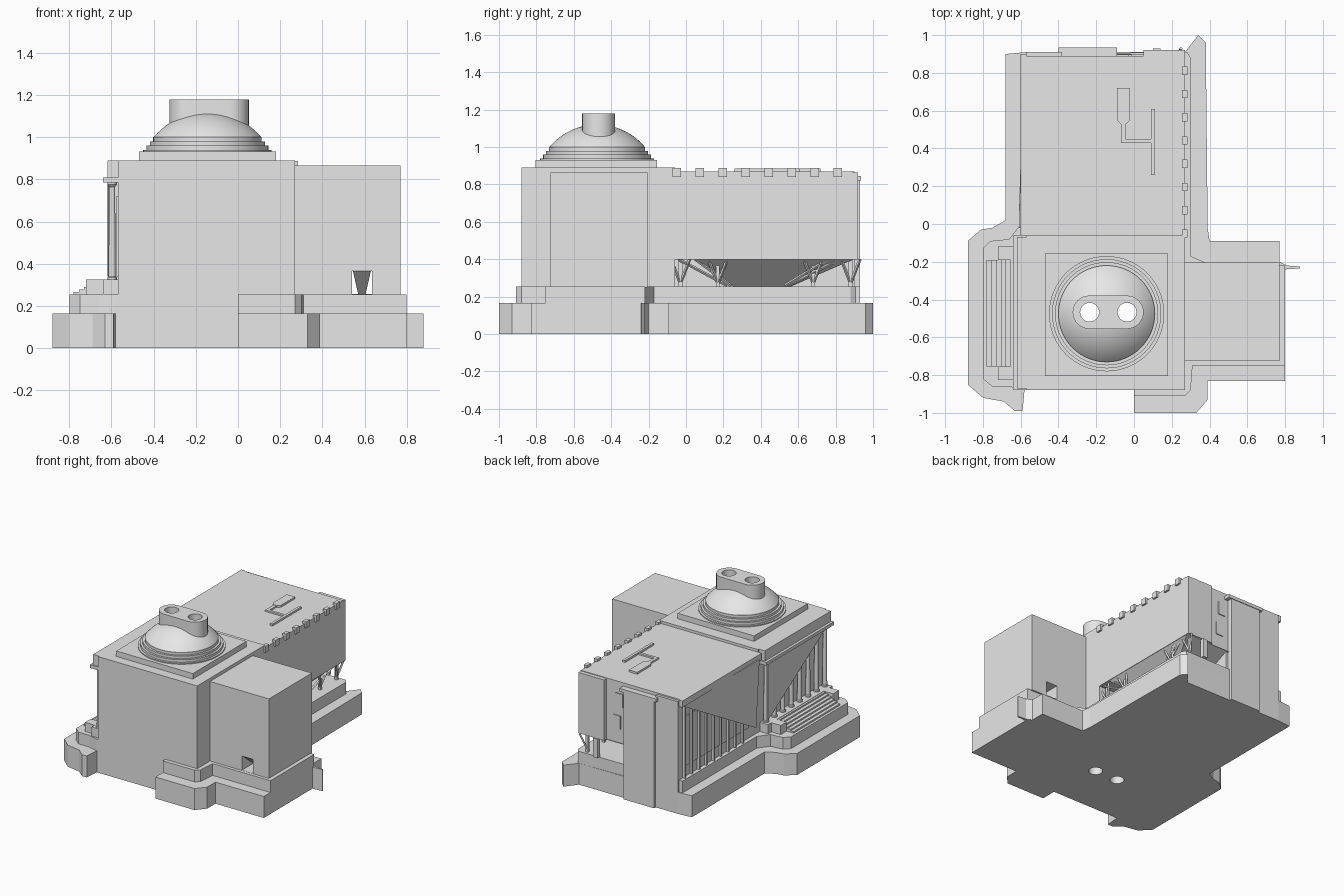
import bpy
import bmesh
import math
from mathutils import Vector

default_cube = bpy.data.objects.get("Cube")
if default_cube:
    bpy.data.objects.remove(default_cube, do_unlink=True)

# One plain stone colour
stone = bpy.data.materials.new("stone_grey")
stone.use_nodes = True
stone.diffuse_color = (0.8, 0.8, 0.8, 1)
stone.node_tree.nodes["Principled BSDF"].inputs["Base Color"].default_value = (0.8, 0.8, 0.8, 1)


def finish(name, bm):
    """Turn a bmesh into a named stone object."""
    bmesh.ops.recalc_face_normals(bm, faces=bm.faces)
    mesh = bpy.data.meshes.new(name)
    bm.to_mesh(mesh)
    bm.free()
    mesh.materials.append(stone)
    obj = bpy.data.objects.new(name, mesh)
    bpy.context.collection.objects.link(obj)
    return obj


def extrude(name, points, direction):
    """Extrude a closed outline of 3D points along a direction."""
    bm = bmesh.new()
    face = bm.faces.new([bm.verts.new(p) for p in points])
    result = bmesh.ops.extrude_face_region(bm, geom=[face])
    moved = [v for v in result["geom"] if isinstance(v, bmesh.types.BMVert)]
    bmesh.ops.translate(bm, verts=moved, vec=Vector(direction))
    return finish(name, bm)


def prism(name, outline, bottom, top):
    return extrude(name, [(x, y, bottom) for x, y in outline], (0, 0, top - bottom))


def box(name, x0, x1, y0, y1, z0, z1):
    return prism(name, [(x0, y0), (x1, y0), (x1, y1), (x0, y1)], z0, z1)


def lathe(name, profile, centre, sides):
    """Stack rings of (radius, height) around a vertical axis."""
    bm = bmesh.new()
    rings = []
    for radius, height in profile:
        ring = []
        for i in range(sides):
            a = math.tau * i / sides
            ring.append(bm.verts.new((centre[0] + radius * math.cos(a),
                                      centre[1] + radius * math.sin(a), height)))
        rings.append(ring)
    for low, high in zip(rings, rings[1:]):
        for i in range(sides):
            j = (i + 1) % sides
            bm.faces.new((low[i], low[j], high[j], high[i]))
    bm.faces.new(rings[0][::-1])
    bm.faces.new(rings[-1])
    return finish(name, bm)


def beam(name, start, end, width):
    """Square bar between two points."""
    start, end = Vector(start), Vector(end)
    axis = end - start
    side = axis.orthogonal().normalized() * width / 2
    other = axis.normalized().cross(side)
    return extrude(name, [start + side + other, start - side + other,
                          start - side - other, start + side - other], axis)


def cut(target, cutter):
    mod = target.modifiers.new("opening", "BOOLEAN")
    mod.operation = "DIFFERENCE"
    mod.solver = "EXACT"
    mod.object = cutter
    cutter.hide_render = True
    cutter.display_type = "WIRE"
    cutter.hide_set(True)


# Stepped ground plinth
plinth = prism("plinth", [
    (-.88, -.85), (-.88, -.09), (-.81, -.03), (-.75, -.02), (-.68, .02), (-.68, .9),
    (-.57, .91), (.27, .91), (.34, 1), (.38, .96), (.39, -.02), (.4, -.09),
    (.77, -.09), (.77, -.2), (.81, -.22), (.88, -.225), (.88, -.235), (.8, -.24),
    (.8, -.83), (.39, -.83), (.39, -.93), (.33, -1), (0, -1), (0, -.88),
    (-.58, -.88), (-.59, -.99), (-.63, -.99), (-.69, -.94), (-.8, -.92)], 0, .165)
terrace = prism("terrace", [
    (-.8, -.82), (-.8, -.13), (-.76, -.09), (-.66, -.08), (-.6, 0), (-.6, .9),
    (.28, .91), (.3, .88), (.3, -.17), (.38, -.205), (.8, -.22), (.8, -.75),
    (.31, -.75), (.3, -.88), (.27, -.91), (0, -.91), (0, -.88),
    (-.59, -.88), (-.66, -.86), (-.75, -.86)], .16, .255)

# Main hall and side annex
hall = box("main_hall", -.57, .27, -.88, -.06, .1, .89)
annex = box("side_annex", .25, .77, -.725, -.205, .25, .865)
cut(annex, box("annex_passage_cutter", .54, .635, -.8, -.1, .256, .365))
extrude("annex_passage_hopper",
        [(.545, -.72, .365), (.63, -.72, .365), (.605, -.6, .256), (.57, -.6, .256)],
        (0, .3, 0))

# Wing: upper body over an undercut side
box("wing_upper", -.57, .27, -.08, .89, .4, .87)
box("wing_lower", -.57, -.1, -.08, .89, .1, .4)
box("wing_roof_edge", -.6, -.57, -.06, .9, .82, .87)
box("wing_end_panel", .05, .27, .88, .92, .4, .865)
box("wing_end_bay", -.38, -.12, .88, .93, 0, .82)
box("wing_end_bay_cornice", -.4, -.09, .88, .935, .82, .845)
box("wing_end_pier", -.57, -.38, .88, .91, .1, .86)
box("wing_end_post", .1, .14, .9, .93, .255, .4)
for i, (x, z) in enumerate([(-.06, .73), (-.04, .56)]):
    box(f"wing_end_window_{i}", x - .03, x + .03, .885, .897, z - .05, z + .05)

# Hopper shaped support under the wing
bm = bmesh.new()
upper = [bm.verts.new(p) for p in [(-.12, .04, .401), (.268, .04, .401), (.268, .9, .401), (-.12, .9, .401)]]
lower = [bm.verts.new(p) for p in [(-.12, .26, .25), (.1, .26, .25), (.1, .55, .25), (-.12, .55, .25)]]
bm.faces.new(upper)
bm.faces.new(lower[::-1])
for i in range(4):
    j = (i + 1) % 4
    bm.faces.new((upper[i], lower[i], lower[j], upper[j]))
finish("wing_support", bm)

# Struts in the undercut
for i, y in enumerate([-.03, .17, .68, .88]):
    box(f"undercut_post_{i}", .21, .23, y - .01, y + .01, .25, .4)
    beam(f"undercut_brace_a_{i}", (.22, y, .27), (.25, y + .05, .4), .012)
    beam(f"undercut_brace_b_{i}", (.22, y, .27), (.25, y - .05, .4), .012)
for i, (low, high) in enumerate([(.22, -.04), (.24, .05), (.55, .82), (.53, .76)]):
    beam(f"undercut_rail_{i}", (.2, low, .26), (.25, high, .4), .012)

# Tall windows and pilasters on the wing's long wall
for i in range(9):
    y = .1 + i * .088
    box(f"wing_window_frame_{i}", -.578, -.57, y - .03, y + .03, .34, .72)
    box(f"wing_pilaster_{i}", -.588, -.57, y + .038, y + .05, .255, .82)

# Slanted wall screens on the long wall and the porch
extrude("wing_screen", [(-.585, .88, .82), (-.61, -.02, .84), (-.61, .02, .33)], (.008, 0, 0))
extrude("porch_screen", [(-.618, -.11, .79), (-.618, -.83, .79), (-.618, -.11, .34)], (.008, 0, 0))

# Porch with colonnade and stairs
box("porch_floor", -.64, -.56, -.86, -.08, .25, .325)
box("porch_entablature", -.62, -.56, -.87, -.07, .79, .89)
box("porch_cornice", -.64, -.56, -.88, -.06, .785, .81)
for y in (-.79, -.155):
    box("stair_cheek", -.72, -.62, y - .035, y + .035, .25, .325)
for i in range(6):
    box(f"stair_step_{i}", -.78 + i * .025, -.6, -.755, -.19, .25, .267 + i * .011)
for i in range(8):
    y = -.83 + i * .102
    lathe(f"porch_column_{i}", [(.022, .32), (.022, .335), (.017, .34), (.014, .765),
                                (.022, .775), (.022, .79)], (-.597, y), 12)

# Domed tower with twin bored chimney
centre = (-.145, -.475)
pad = box("dome_pad", -.47, .18, -.805, -.155, .88, .932)
ring_profile = []
for i in range(4):
    radius = .305 - i * .016
    ring_profile += [(radius, .92 + i * .02), (radius, .94 + i * .02)]
rings = lathe("dome_rings", ring_profile, centre, 64)
sphere = .331
cap = [(.252, .95)]
for i in range(11):
    a = math.asin(.255 / sphere) * (1 - i / 11)
    cap.append((sphere * math.sin(a), 1.12 - sphere * (1 - math.cos(a))))
dome = lathe("dome", cap, centre, 64)
half, radius, cy = .1, .088, -.467
outline = []
for sign in (1, -1):
    for i in range(17):
        a = math.pi * (i / 16 - .5) + (0 if sign > 0 else math.pi)
        outline.append((-.137 + sign * half + radius * math.cos(a), cy + radius * math.sin(a)))
chimney = prism("twin_chimney", outline, 1, 1.18)
for x in (-.235, -.037):
    bore = lathe("bore_cutter", [(.05, -.1), (.05, 1.3)], (x, cy), 32)
    for part in (plinth, terrace, hall, pad, rings, dome, chimney):
        cut(part, bore)

# Roof blocks along the wing edge
for i in range(8):
    y = -.05 + i * .123
    box(f"roof_block_{i}", .255, .284, y - .022, y + .022, .84, .888)

# Roof duct and paddle shaped vent
prism("roof_vent", [(-.09, .55), (-.07, .53), (-.04, .53), (-.02, .55), (-.02, .72), (-.09, .72)], .86, .885)
box("duct_stem", -.07, -.045, .43, .54, .86, .882)
box("duct_link", -.07, .1, .43, .45, .86, .882)
box("duct_rail", .09, .11, .26, .61, .86, .885)

# Smooth shading on the round parts
bpy.ops.object.select_all(action="DESELECT")
for obj in bpy.context.scene.objects:
    if obj.name in ("dome", "dome_rings", "twin_chimney") or obj.name.startswith("porch_column"):
        obj.select_set(True)
        bpy.context.view_layer.objects.active = obj
bpy.ops.object.shade_smooth_by_angle(angle=math.radians(35))
